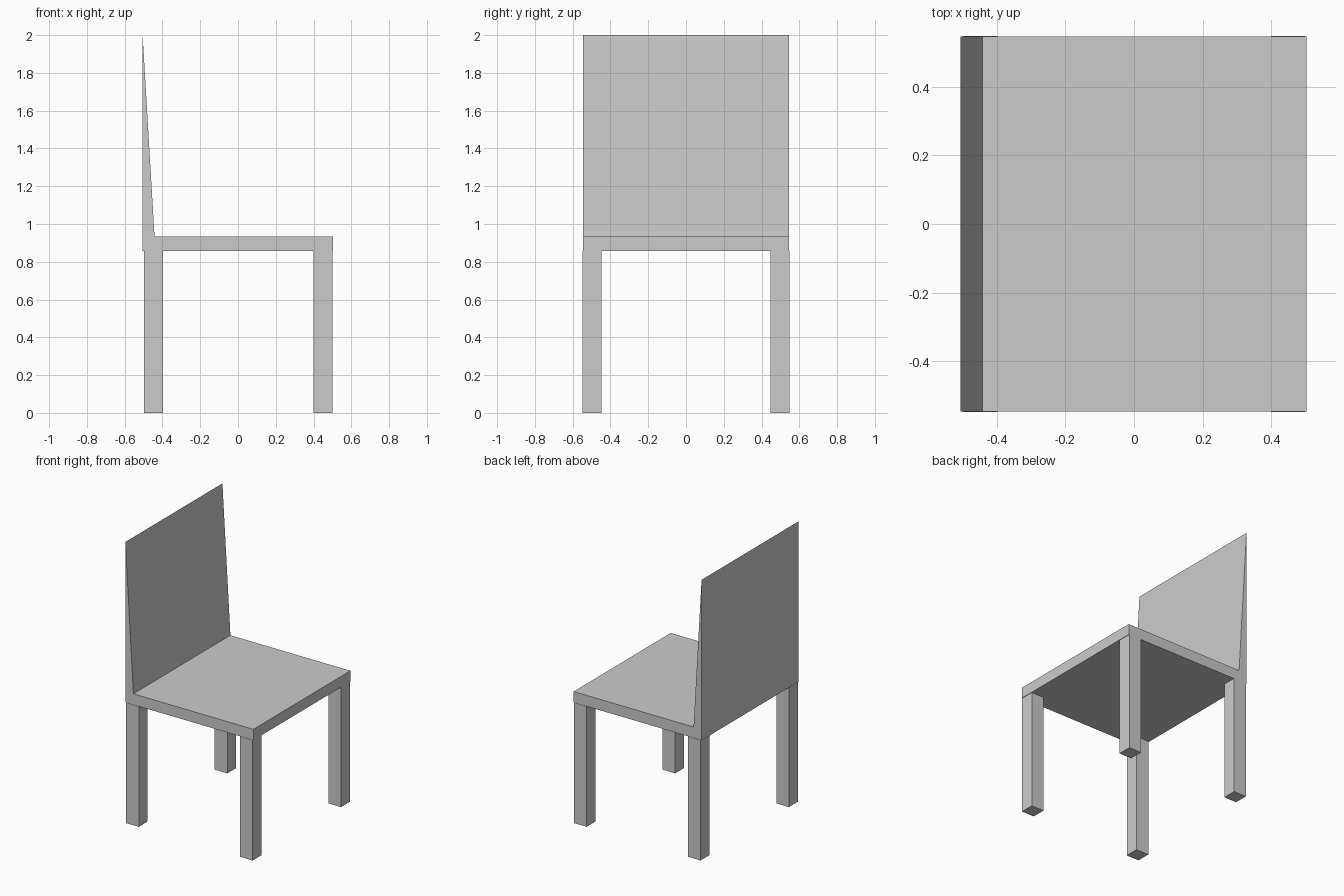
import bpy
import bmesh

if "Cube" in bpy.data.objects:
    bpy.data.objects.remove(bpy.data.objects["Cube"])


def add_object(name, bm):
    bmesh.ops.recalc_face_normals(bm, faces=bm.faces)
    mesh = bpy.data.meshes.new(name)
    bm.to_mesh(mesh)
    bm.free()
    obj = bpy.data.objects.new(name, mesh)
    bpy.context.collection.objects.link(obj)
    return obj


def extrude_profile(name, points, y0, y1):
    """Extrude an XZ outline along Y."""
    bm = bmesh.new()
    face = bm.faces.new([bm.verts.new((x, y0, z)) for x, z in points])
    new = bmesh.ops.extrude_face_region(bm, geom=[face], use_keep_orig=True)["geom"]
    verts = [g for g in new if isinstance(g, bmesh.types.BMVert)]
    bmesh.ops.translate(bm, verts=verts, vec=(0, y1 - y0, 0))
    return add_object(name, bm)


SEAT_BOTTOM, SEAT_TOP, HEIGHT = 0.857, 0.935, 2.0

# Seat and tapering backrest share one side outline
extrude_profile("seat_and_backrest", [
    (-0.505, SEAT_BOTTOM), (0.503, SEAT_BOTTOM), (0.503, SEAT_TOP),
    (-0.442, SEAT_TOP), (-0.505, HEIGHT),
], -0.546, 0.546)

# Four square legs
for x_name, x in (("back", -0.448), ("front", 0.449)):
    for y_name, y in (("right", -0.498), ("left", 0.498)):
        x0, x1 = x - 0.05, x + 0.05
        extrude_profile(f"{x_name}_{y_name}_leg", [
            (x0, 0), (x1, 0), (x1, SEAT_BOTTOM), (x0, SEAT_BOTTOM),
        ], y - 0.05, y + 0.05)
